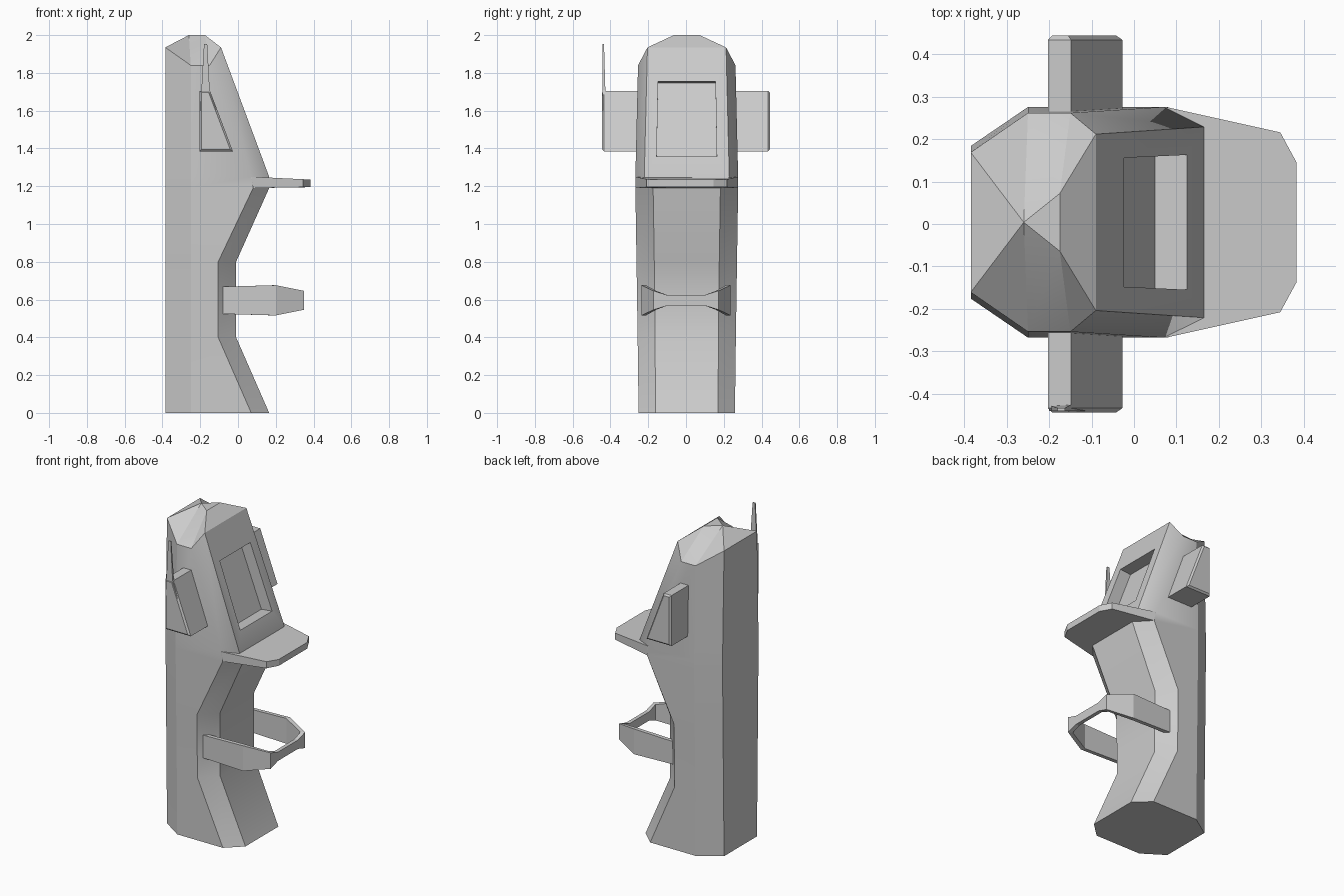
import bpy, bmesh

if "Cube" in bpy.data.objects:
    bpy.data.objects.remove(bpy.data.objects["Cube"])


def make(name, bm, smooth=None, y=0.0):
    bmesh.ops.remove_doubles(bm, verts=bm.verts, dist=0.0005)
    bmesh.ops.recalc_face_normals(bm, faces=bm.faces)
    me = bpy.data.meshes.new(name)
    bm.to_mesh(me)
    bm.free()
    ob = bpy.data.objects.new(name, me)
    bpy.context.collection.objects.link(ob)
    ob.location.y = y
    if smooth:
        bpy.ops.object.select_all(action='DESELECT')
        ob.select_set(True)
        bpy.context.view_layer.objects.active = ob
        bpy.ops.object.shade_smooth_by_angle(angle=smooth)
    return ob


def ring(bm, pts):
    return [bm.verts.new(p) for p in pts]


def mirrored(half):
    """Closed loop from the points of its -y half."""
    return [(x, -y, z) for x, y, z in half] + [(x, y, z) for x, y, z in reversed(half)]


def bridge(bm, a, b, skip=()):
    n = len(a)
    for i in range(n):
        if i not in skip:
            j = (i + 1) % n
            bm.faces.new((a[i], a[j], b[j], b[i]))


def prism(bm, prof, y0, y1):
    a = ring(bm, [(x, y0, z) for x, z in prof])
    b = ring(bm, [(x, y1, z) for x, z in prof])
    bridge(bm, a, b)
    bm.faces.new(a)
    return bm.faces.new(b)


# cabinet body: z, back half width, side half width, chamfer x, front x, front half width
bm = bmesh.new()
sections = [
    (0.00, 0.165, 0.255, 0.07, 0.165, 0.165),
    (0.40, 0.170, 0.260, -0.105, -0.01, 0.168),
    (0.80, 0.175, 0.266, -0.105, -0.01, 0.172),
    (1.19, 0.180, 0.272, 0.08, 0.165, 0.178),
    (1.25, 0.180, 0.272, 0.07, 0.165, 0.225),
]
rings = [ring(bm, mirrored([(-0.385, yb, z), (-0.25, ys, z), (xc, ys, z), (xf, yf, z)]))
         for z, yb, ys, xc, xf, yf in sections]
top = ring(bm, mirrored([(-0.385, 0.165, 1.935), (-0.25, 0.258, 1.84),
                         (-0.15, 0.258, 1.84), (-0.09, 0.208, 1.935)]))
bm.faces.new(rings[0])
for a, b in zip(rings, rings[1:]):
    bridge(bm, a, b)
bridge(bm, rings[-1], top, skip=(3,))

# recessed screen in the sloping front
outer = [rings[-1][3], rings[-1][4], top[4], top[3]]
frame = [(0.125, -0.159, 1.357), (0.125, 0.159, 1.357),
         (-0.023, 0.152, 1.755), (-0.023, -0.152, 1.755)]
mid = ring(bm, frame)
inner = ring(bm, [(x - 0.075, y, z - 0.008) for x, y, z in frame])
bridge(bm, outer, mid)
bridge(bm, mid, inner)
bm.faces.new(inner)

# faceted roof
peak = bm.verts.new((-0.26, 0, 2.0))
brow = ring(bm, [(-0.175, -0.068, 2.0), (-0.175, 0.068, 2.0)])
bm.faces.new((top[3], top[4], brow[1], brow[0]))
bm.faces.new((brow[0], brow[1], peak))
bm.faces.new((top[7], top[0], peak))
for side, r in ((top[:4], brow[0]), (top[:3:-1], brow[1])):
    bm.faces.new((side[0], side[1], peak))
    bm.faces.new((side[1], r, peak))
    bm.faces.new((side[1], side[2], r))
    bm.faces.new((side[2], side[3], r))
make("cabinet_body", bm, smooth=0.5, y=0.004)

# shelf
bm = bmesh.new()
plan = [(0.0, 0.262, 1.188, 1.252), (0.075, 0.272, 1.19, 1.25),
        (0.345, 0.212, 1.195, 1.237), (0.383, 0.142, 1.195, 1.235)]
low = ring(bm, mirrored([(x, y, lo) for x, y, lo, hi in plan]))
high = ring(bm, mirrored([(x, y, hi) for x, y, lo, hi in plan]))
bridge(bm, low, high)
bm.faces.new(low)
bm.faces.new(high)
make("shelf", bm, y=0.004)

# hoop: x, half width, half height, inset in x and in y
bm = bmesh.new()
half = [(-0.08, 0.235, 0.072, 0.0, 0.025), (0.20, 0.236, 0.08, 0.01, 0.024),
        (0.35, 0.172, 0.05, 0.024, 0.014), (0.35, 0.10, 0.028, 0.024, 0.0)]
path = [(p, -1) for p in half] + [(p, 1) for p in reversed(half)]
loops = []
for (x, y, h, dx, dy), s in path:
    zc = 0.596
    loops.append(ring(bm, [(x, s * y, zc - h), (x, s * y, zc + h),
                           (x - dx, s * (y - dy), zc + h), (x - dx, s * (y - dy), zc - h)]))
for a, b in zip(loops, loops[1:]):
    bridge(bm, a, b)
bm.faces.new(loops[0])
bm.faces.new(loops[-1])
make("front_hoop", bm)

# wedge pods on both sides
for s, name in ((-1, "left_pod"), (1, "right_pod")):
    bm = bmesh.new()
    cap = prism(bm, [(-0.203, 1.385), (-0.027, 1.385), (-0.148, 1.705), (-0.203, 1.705)],
                s * 0.24, s * 0.444)
    bmesh.ops.bevel(bm, geom=list(cap.edges), offset=0.01, segments=1, affect='EDGES')
    make(name, bm)

# antenna blade on the front pod
bm = bmesh.new()
tip = prism(bm, [(-0.2, 1.6), (-0.115, 1.6), (-0.15, 1.71), (-0.163, 1.952), (-0.18, 1.952)],
            -0.441, -0.427)
for v in tip.verts:
    if v.co.z > 1.9:
        v.co.y = -0.434
make("antenna", bm)
